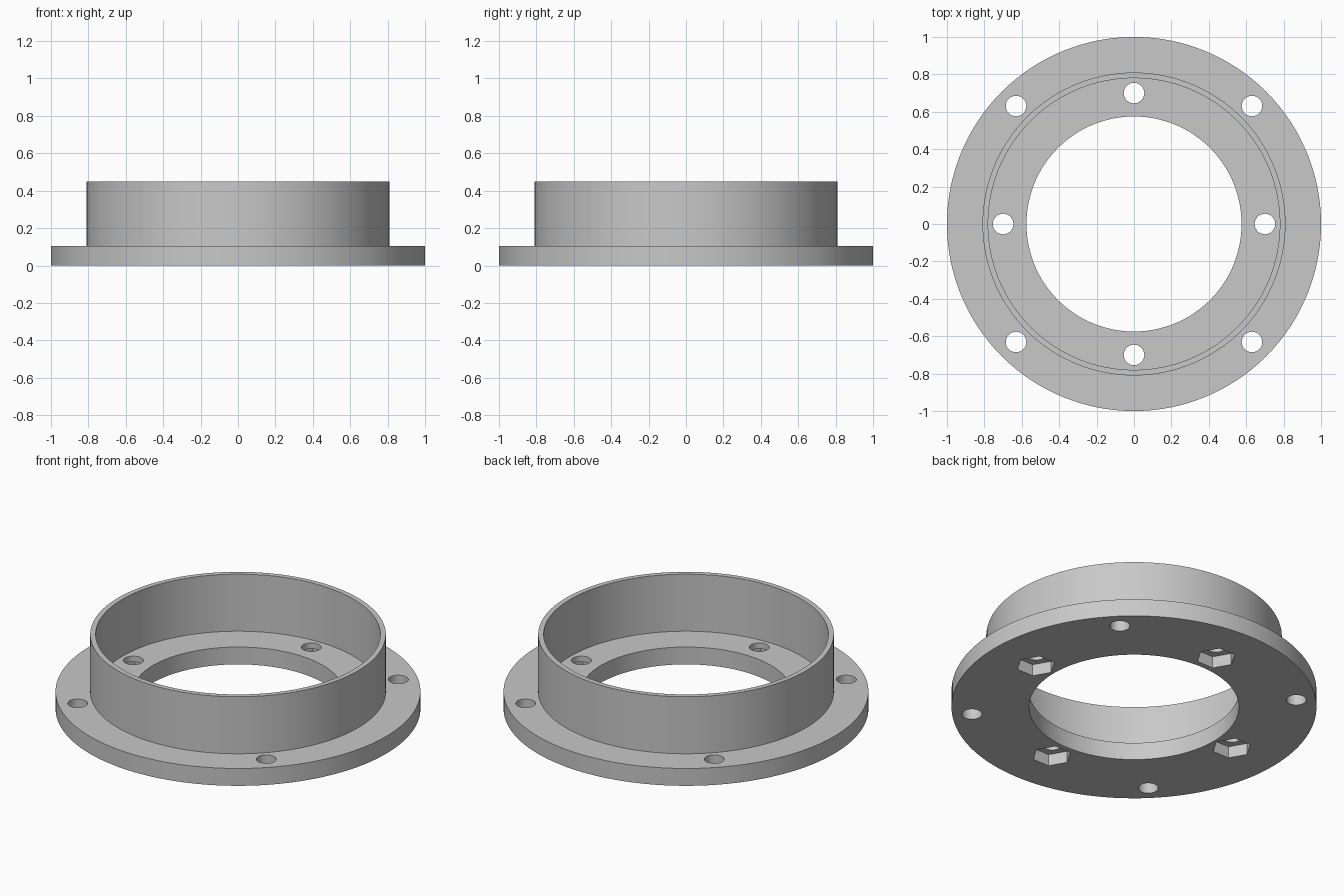
import bpy, bmesh, math
from mathutils import Matrix, Vector

if "Cube" in bpy.data.objects:
    bpy.data.objects.remove(bpy.data.objects["Cube"], do_unlink=True)

OUTER, BORE = 1.0, 0.575
COLLAR_OUT, COLLAR_IN = 0.81, 0.78
BASE, HEIGHT = 0.105, 0.45
HOLE_R, HEX_R, HEX_DEPTH = 0.055, 0.108, 0.07
INNER_CIRCLE, OUTER_CIRCLE = 0.70, 0.892

grey = bpy.data.materials.new("light_grey")
grey.use_nodes = True
colour = (0.58, 0.58, 0.58, 1)
grey.diffuse_color = colour
grey.node_tree.nodes["Principled BSDF"].inputs["Base Color"].default_value = colour


def add_object(name, bm):
    bmesh.ops.recalc_face_normals(bm, faces=bm.faces[:])
    mesh = bpy.data.meshes.new(name)
    bm.to_mesh(mesh)
    bm.free()
    obj = bpy.data.objects.new(name, mesh)
    bpy.context.collection.objects.link(obj)
    return obj


def lathe(name, profile, steps):
    """Spin a closed (radius, height) profile around the z axis."""
    bm = bmesh.new()
    verts = [bm.verts.new((r, 0, z)) for r, z in profile]
    edges = [bm.edges.new((v, verts[i - 1])) for i, v in enumerate(verts)]
    bmesh.ops.spin(bm, geom=verts + edges, axis=(0, 0, 1), cent=(0, 0, 0),
                   angle=math.tau, steps=steps, use_merge=True)
    bmesh.ops.remove_doubles(bm, verts=bm.verts[:], dist=0.0001)
    return add_object(name, bm)


def prism_cutter(name, places, sides, radius, bottom, top):
    """Upright prisms at (circle radius, angle) places; a corner points along x."""
    bm = bmesh.new()
    for ring, angle in places:
        spot = Vector((ring * math.cos(angle), ring * math.sin(angle), 0))
        bottom_verts = []
        for i in range(sides):
            a = math.tau * i / sides
            bottom_verts.append(bm.verts.new(
                spot + Vector((radius * math.cos(a), radius * math.sin(a), bottom))))
        face = bm.faces.new(bottom_verts)
        grown = bmesh.ops.extrude_face_region(bm, geom=[face], use_keep_orig=True)
        bmesh.ops.translate(bm, vec=(0, 0, top - bottom),
                            verts=[g for g in grown["geom"] if isinstance(g, bmesh.types.BMVert)])
    cutter = add_object(name, bm)
    cutter.hide_render = True
    return cutter


# Flange plate with its thin upright collar
flange = lathe("flange_with_collar", [
    (BORE, 0), (OUTER, 0), (OUTER, BASE), (COLLAR_OUT, BASE),
    (COLLAR_OUT, HEIGHT), (COLLAR_IN, HEIGHT), (COLLAR_IN, BASE), (BORE, BASE)], 128)
flange.data.materials.append(grey)

# Bolt holes: four inside the collar, four outside; nut pockets under the inner ones
inner = [(INNER_CIRCLE, i * math.pi / 2) for i in range(4)]
outer = [(OUTER_CIRCLE, (i + 0.5) * math.pi / 2) for i in range(4)]
cutters = [
    prism_cutter("bolt_hole_cutter", inner + outer, 32, HOLE_R, -0.1, 0.2),
    prism_cutter("nut_pocket_cutter", inner, 6, HEX_R, -0.1, HEX_DEPTH),
]

bpy.ops.object.select_all(action='DESELECT')
bpy.context.view_layer.objects.active = flange
flange.select_set(True)
for cutter in cutters:
    mod = flange.modifiers.new(cutter.name, 'BOOLEAN')
    mod.operation = 'DIFFERENCE'
    mod.solver = 'EXACT'
    mod.object = cutter
    bpy.ops.object.modifier_apply(modifier=mod.name)
    bpy.data.objects.remove(cutter, do_unlink=True)

bpy.ops.object.shade_smooth_by_angle(angle=math.radians(30))
